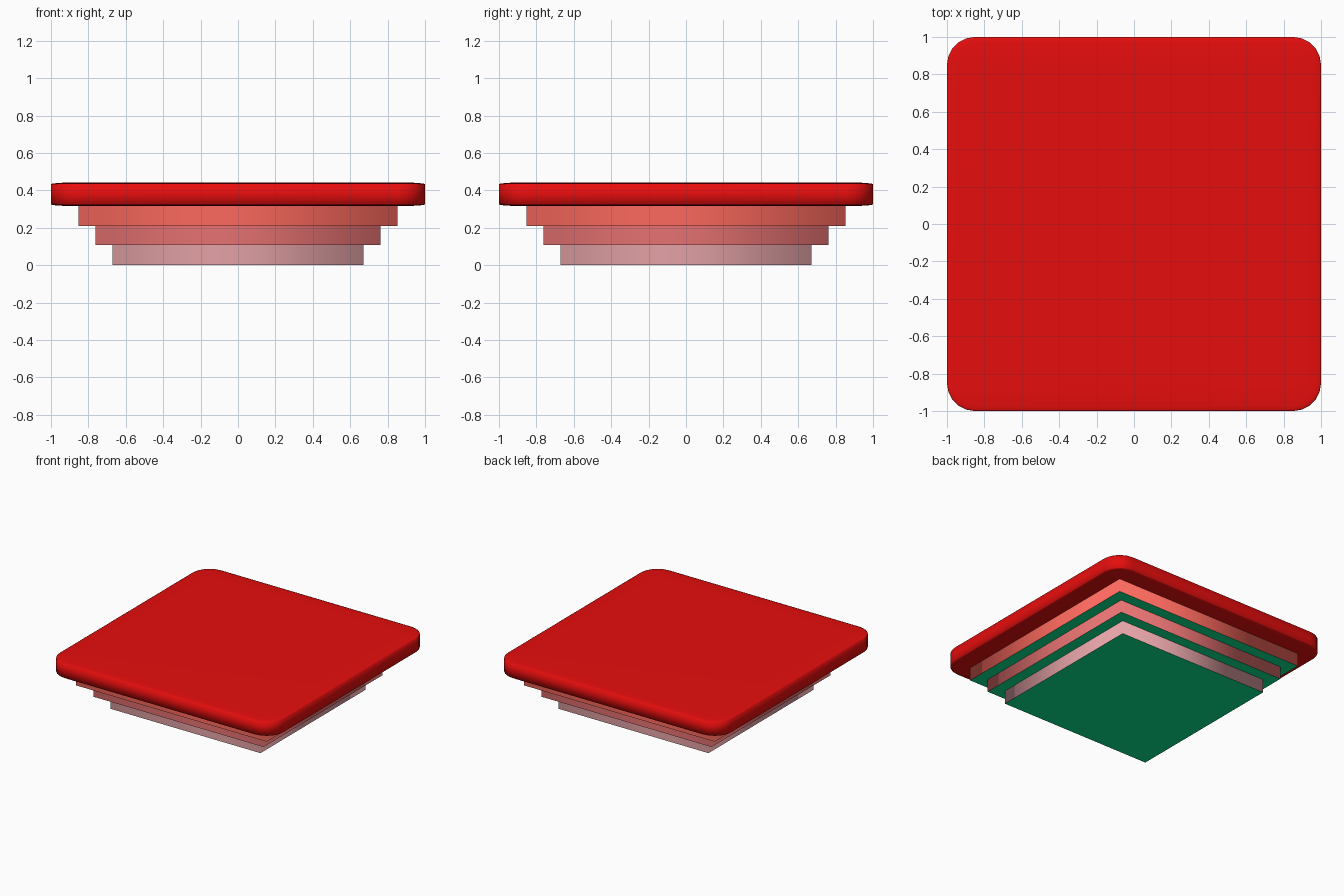
import bpy, bmesh

if "Cube" in bpy.data.objects:
    bpy.data.objects.remove(bpy.data.objects["Cube"])


def material(name, rgb):
    m = bpy.data.materials.new(name)
    m.diffuse_color = (*rgb, 1.0)
    m.use_nodes = True
    m.node_tree.nodes["Principled BSDF"].inputs["Base Color"].default_value = m.diffuse_color
    return m


def box_bmesh(half, z0, z1):
    bm = bmesh.new()
    bmesh.ops.create_cube(bm, size=1.0)
    for v in bm.verts:
        v.co.x *= 2 * half
        v.co.y *= 2 * half
        v.co.z = z0 if v.co.z < 0 else z1
    return bm


def finish(bm, name, mats):
    mesh = bpy.data.meshes.new(name)
    bm.normal_update()
    bm.to_mesh(mesh)
    bm.free()
    for m in mats:
        mesh.materials.append(m)
    obj = bpy.data.objects.new(name, mesh)
    bpy.context.collection.objects.link(obj)
    return obj


underside = material("underside_green", (0.002, 0.8, 0.28))


# Stepped square tiers: softly shaded walls, green undersides
def tier(name, half, z0, z1, rgb):
    bm = box_bmesh(half, z0, z1)
    bm.normal_update()
    for f in bm.faces:
        wall = abs(f.normal.z) < 0.5
        f.smooth = wall
        f.material_index = 0 if wall else 1
    for e in bm.edges:
        e.smooth = abs(e.verts[0].co.z - e.verts[1].co.z) > 0.01
    finish(bm, name, [material(name + "_wall", rgb), underside])


tier("bottom_tier", 0.672, 0.0, 0.108, (0.77, 0.36, 0.38))
tier("middle_tier", 0.762, 0.108, 0.21, (0.79, 0.165, 0.165))
tier("upper_tier", 0.853, 0.21, 0.318, (0.97, 0.14, 0.11))

# Top slab: a fully rounded cube flattened, so its rims slope very gently
bm = box_bmesh(1.0, -1.0, 1.0)
bmesh.ops.bevel(bm, geom=bm.edges[:], offset=0.15, offset_type='OFFSET',
                segments=5, profile=0.5, affect='EDGES')
for v in bm.verts:
    v.co.z = 0.3795 + v.co.z * 0.0635
for f in bm.faces:
    f.smooth = True
finish(bm, "top_slab", [material("slab_red", (0.8, 0.004, 0.004))])
